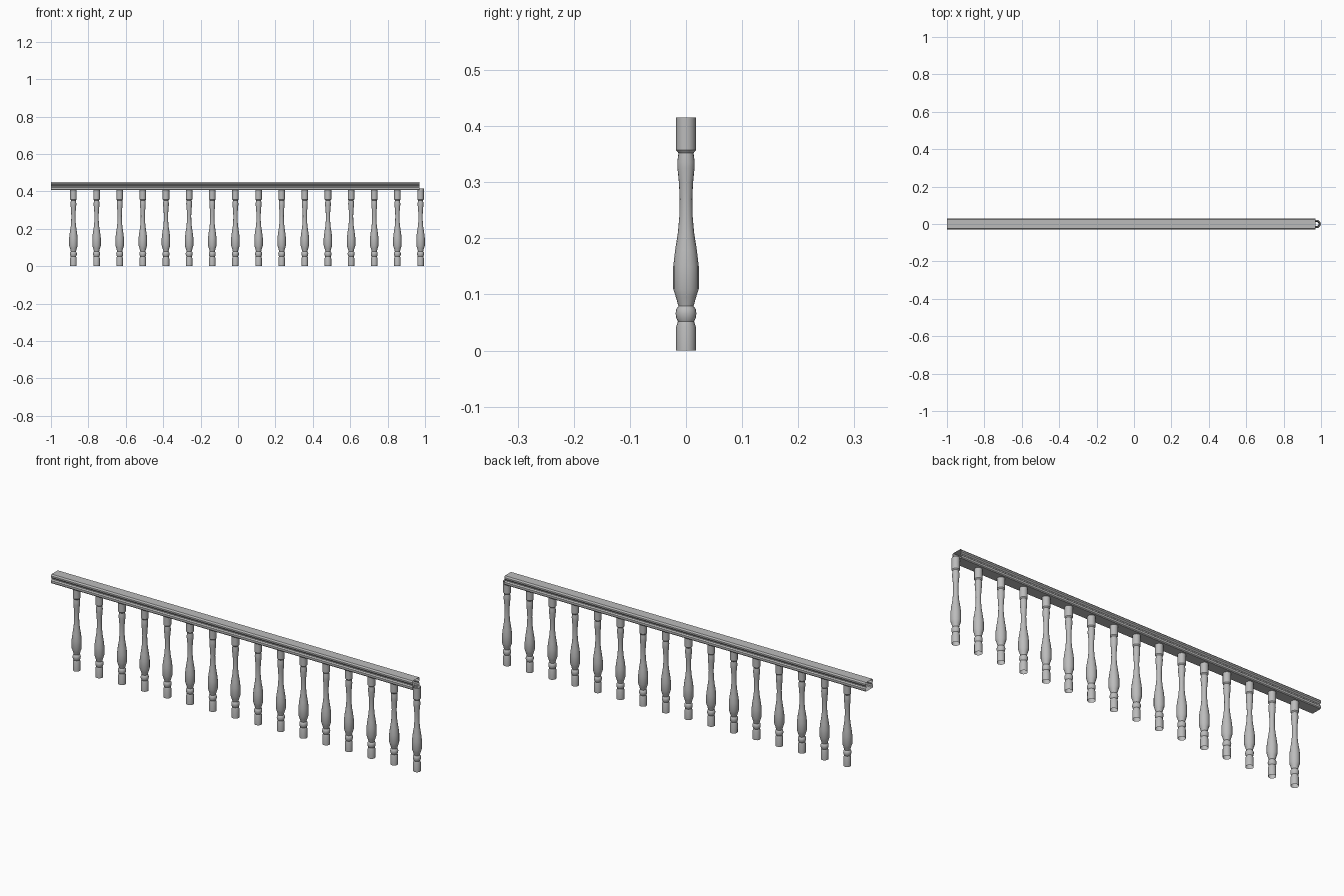
import bpy, bmesh, math

cube = bpy.data.objects.get("Cube")
if cube:
    bpy.data.objects.remove(cube, do_unlink=True)

stone = bpy.data.materials.new("grey stone")
stone.use_nodes = True
GREY = (0.5, 0.5, 0.5, 1)
stone.diffuse_color = GREY
stone.node_tree.nodes["Principled BSDF"].inputs["Base Color"].default_value = GREY

SIDES, COUNT = 16, 16
FIRST_X, LAST_X = -0.88, 0.976
RAIL_START, RAIL_END = -1.0, 0.971


def loft(name, rings):
    """Skin a list of closed rings with quads, leaving the ends open."""
    bm = bmesh.new()
    loops = [[bm.verts.new(p) for p in ring] for ring in rings]
    for low, high in zip(loops, loops[1:]):
        n = len(low)
        for i in range(n):
            j = (i + 1) % n
            bm.faces.new((low[i], low[j], high[j], high[i]))
    mesh = bpy.data.meshes.new(name)
    bm.to_mesh(mesh)
    bm.free()
    mesh.materials.append(stone)
    return mesh


def add(name, mesh, x=0.0):
    obj = bpy.data.objects.new(name, mesh)
    obj.location.x = x
    bpy.context.collection.objects.link(obj)
    return obj


# Turned baluster: (radius, height) profile, bottom to top
profile = [(.0175, 0), (.0175, .042), (.0145, .052), (.0175, .058), (.0185, .066),
           (.0175, .074), (.0135, .079), (.018, .095), (.0228, .11), (.0228, .15),
           (.0195, .178), (.0145, .21), (.0118, .24), (.0112, .27), (.0125, .298),
           (.0152, .325), (.0155, .336), (.0135, .352), (.0175, .357), (.0175, .415)]
angles = [math.tau * i / SIDES for i in range(SIDES)]
baluster = loft("baluster", [[(r * math.cos(a), r * math.sin(a), z) for a in angles]
                             for r, z in profile])

# Row of balusters sharing one mesh
step = (LAST_X - FIRST_X) / (COUNT - 1)
for i in range(COUNT):
    post = add(f"baluster_{i + 1}", baluster, FIRST_X + i * step)
bpy.context.view_layer.objects.active = post
post.select_set(True)
baluster.shade_smooth()
baluster.set_sharp_from_angle(angle=math.radians(35))

# Handrail: half section mirrored, with a groove along each side
half = [(.026, .406), (.029, .41), (.029, .42), (.023, .425), (.023, .43),
        (.029, .436), (.029, .443), (.024, .45)]
section = half + [(-y, z) for y, z in reversed(half)]
rail = loft("handrail", [[(x, y, z) for y, z in section] for x in (RAIL_START, RAIL_END)])
bm = bmesh.new()
bm.from_mesh(rail)
bmesh.ops.recalc_face_normals(bm, faces=bm.faces)
# Make the top face point up
top = max(bm.faces, key=lambda f: f.calc_center_median().z)
if top.normal.z < 0:
    bmesh.ops.reverse_faces(bm, faces=bm.faces)
bm.to_mesh(rail)
bm.free()
add("handrail", rail)
